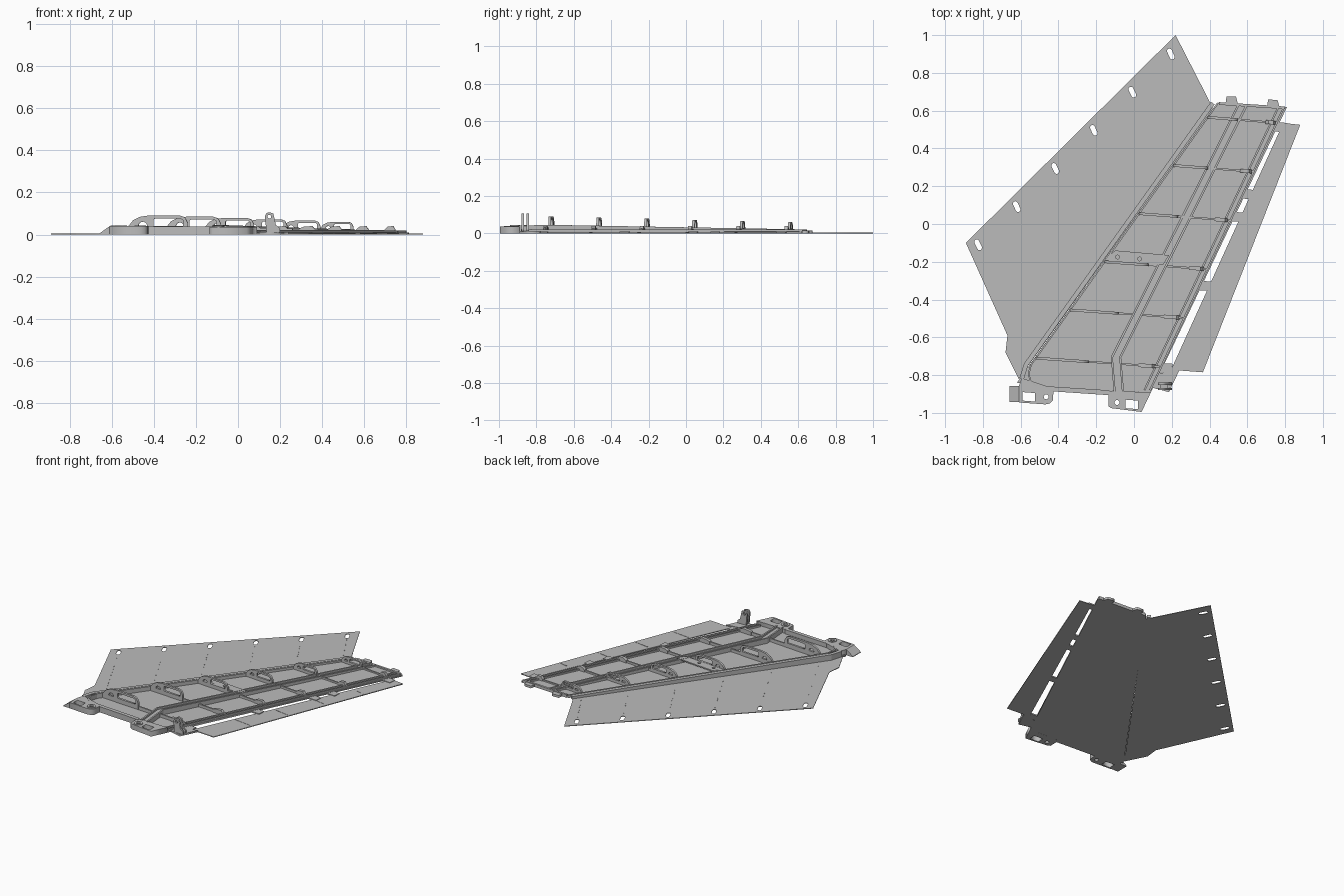
import bpy, bmesh, math
from mathutils import Vector, Matrix

cube = bpy.data.objects.get("Cube")
if cube:
    bpy.data.objects.remove(cube, do_unlink=True)

grey = bpy.data.materials.new("plain grey")
grey.use_nodes = True
grey.diffuse_color = (0.5, 0.5, 0.5, 1)
grey.node_tree.nodes["Principled BSDF"].inputs["Base Color"].default_value = (0.5, 0.5, 0.5, 1)


def add(name, mesh, matrix=None):
    ob = bpy.data.objects.new(name, mesh)
    if matrix:
        ob.matrix_world = matrix
    mesh.materials.clear()
    mesh.materials.append(grey)
    bpy.context.collection.objects.link(ob)
    return ob


def plate(name, outline, z0, z1, holes=(), matrix=None):
    """Flat plate with cut holes, from filled outlines."""
    cu = bpy.data.curves.new(name, 'CURVE')
    cu.dimensions = '2D'
    cu.fill_mode = 'BOTH'
    cu.extrude = (z1 - z0) / 2
    for loop in [outline, *holes]:
        sp = cu.splines.new('POLY')
        sp.points.add(len(loop) - 1)
        for p, co in zip(sp.points, loop):
            p.co = (co[0], co[1], 0, 1)
        sp.use_cyclic_u = True
    tmp = bpy.data.objects.new(name + "_profile", cu)
    bpy.context.collection.objects.link(tmp)
    deps = bpy.context.evaluated_depsgraph_get()
    mesh = bpy.data.meshes.new_from_object(tmp.evaluated_get(deps))
    bpy.data.objects.remove(tmp, do_unlink=True)
    mesh.transform(Matrix.Translation((0, 0, (z0 + z1) / 2)))
    return add(name, mesh, matrix)


def rail(name, paths, width, z0):
    """Bars of rectangular section along (x, y, top height) paths."""
    bm = bmesh.new()
    for path in paths:
        pts = [Vector(p) for p in path]
        rings = []
        for i, p in enumerate(pts):
            t = (pts[min(i + 1, len(pts) - 1)] - pts[max(i - 1, 0)]).xy.normalized()
            side = Vector((-t.y, t.x)) * width / 2
            a, b = p.xy + side, p.xy - side
            rings.append([bm.verts.new((q.x, q.y, z))
                          for q, z in ((a, z0), (b, z0), (b, p.z), (a, p.z))])
        for r, s in zip(rings, rings[1:]):
            for k in range(4):
                bm.faces.new((r[k], r[(k + 1) % 4], s[(k + 1) % 4], s[k]))
        bm.faces.new(rings[0])
        bm.faces.new(rings[-1])
    bmesh.ops.recalc_face_normals(bm, faces=bm.faces)
    mesh = bpy.data.meshes.new(name)
    bm.to_mesh(mesh)
    bm.free()
    return add(name, mesh)


def circle(x, y, r, n=20, start=0.0, sweep=2 * math.pi):
    return [(x + r * math.cos(start + sweep * k / n), y + r * math.sin(start + sweep * k / n))
            for k in range(n)]


def slot(x, y, angle, length, r):
    dx, dy = math.cos(angle) * length / 2, math.sin(angle) * length / 2
    return (circle(x + dx, y + dy, r, 6, angle - math.pi / 2, math.pi * 1.2)
            + circle(x - dx, y - dy, r, 6, angle + math.pi / 2, math.pi * 1.2))


def mix(a, b, t):
    return tuple(p + (q - p) * t for p, q in zip(a, b))


def shift(path, dx):
    return [(x + dx, y, z) for x, y, z in path]


# Wide thin skin with six slots along its outer edge
slots = [mix((0.195, 0.90), (-0.825, -0.11), i / 5) for i in range(6)]
plate("side_skin", [(0.22, 1.0), (0.42, 0.61), (-0.61, -0.82), (-0.68, -0.68),
                    (-0.67, -0.59), (-0.89, -0.10)], 0, 0.004,
      [slot(x, y, -1.13, 0.035, 0.013) for x, y in slots])

# Main panel floor and rear lugs
plate("panel_floor", [(0.42, 0.61), (0.45, 0.645), (0.81, 0.62), (0.09, -0.89),
                      (-0.43, -0.875), (-0.62, -0.84)], 0, 0.01)
plate("rear_lug_right", [(0.485, 0.64), (0.49, 0.675), (0.54, 0.675), (0.55, 0.635)], 0, 0.016)
plate("rear_lug_left", [(0.705, 0.625), (0.71, 0.66), (0.76, 0.655), (0.77, 0.62)], 0, 0.016)

# Rails around and along the panel
edge = [(0.444, 0.64, 0.02), (-0.545, -0.745, 0.042), (-0.557, -0.79, 0.042),
        (-0.55, -0.83, 0.042), (-0.515, -0.86, 0.04), (-0.13, -0.885, 0.038)]
rail("outer_spar_lip", [edge], 0.009, 0)
rail("outer_spar", [shift(edge[:2], -0.027) + [(-0.595, -0.82, 0.042)]], 0.024, 0)
rail("front_wall", [[(-0.55, -0.868, 0.04), (-0.12, -0.897, 0.038)]], 0.02, 0)
mid = [(0.575, 0.63, 0.021), (-0.095, -0.705, 0.045), (-0.08, -0.895, 0.042)]
rail("middle_spar_walls", [shift(mid, -0.022), shift(mid, 0.022)], 0.011, 0)
rail("middle_spar_web", [[(x, y, z - 0.012) for x, y, z in mid]], 0.04, 0)
side = [(0.795, 0.62, 0.02), (0.085, -0.88, 0.022)]
rail("inner_spar", [side, shift(side, -0.03)], 0.01, 0)
rail("rear_wall", [[(0.45, 0.638, 0.02), (0.8, 0.615, 0.02)]], 0.014, 0)

# Ribs: low web, raised arch with openings, end clip and skin seam
webs, clips, seams, flap_ribs = [], [], [], []
for i in range(6):
    t = i / 5
    a = Vector(mix((0.39, 0.565), (-0.52, -0.71), t))
    b = Vector(mix((0.76, 0.535), (0.135, -0.755), t))
    d = b - a
    low = 0.022 + 0.012 * t
    webs.append([(*a, low), (*b, low - 0.004)])
    clips.append([(*(a + d * 0.83), low), (*(a + d * 0.87), 0.038),
                  (*(a + d * 0.94), 0.04), (*(a + d * 0.97), 0.022)])
    w, h = d.length * 0.43, 0.06 + 0.031 * t
    arch = [(0, 0.008), (0, h * 0.45), (w * 0.08, h * 0.75), (w * 0.2, h * 0.93), (w * 0.36, h),
            (w * 0.86, h), (w * 0.95, h * 0.9), (w, h * 0.6), (w, 0.008)]
    window = [(w * 0.42, h * 0.45), (w * 0.92, h * 0.45), (w * 0.92, h * 0.75),
              (w * 0.87, h * 0.84), (w * 0.45, h * 0.84), (w * 0.42, h * 0.78)]
    eye = circle(w * 0.24, h * 0.45, h * 0.22, 12, 0, math.pi * 12 / 11)
    frame = Matrix.Translation((*a, 0)) @ Matrix.Rotation(math.atan2(d.y, d.x), 4, 'Z') \
        @ Matrix.Rotation(math.pi / 2, 4, 'X')
    plate(f"rib_arch_{i + 1}", arch, -0.007, 0.007, [window, eye], frame)
    for k in range(2, 15):
        p, q = mix(a, slots[i], k / 16), mix(a, slots[i], (k + 0.45) / 16)
        seams.append([(*p, 0.005), (*q, 0.005)])
    if 0 < i < 5:
        out = mix((0.88, 0.525), (0.365, -0.785), t)
        flap_ribs.append([(*(b + Vector((0.075, -0.005))), 0.007),
                          (out[0] - 0.01, b.y - 0.02, 0.006)])
rail("rib_webs", webs, 0.01, 0)
rail("rib_clips", clips, 0.02, 0)
rail("skin_seams", seams, 0.004, 0.003)

# Cross plate between outer and middle spars
plate("cross_plate", [(-0.17, -0.205), (-0.10, -0.14), (0.185, -0.165), (0.155, -0.215)],
      0.026, 0.034, [circle(-0.087, -0.175, 0.01), circle(0.03, -0.185, 0.01)])

# Front mounting tabs with square cutouts and round bosses
plate("front_tab_right", [(-0.61, -0.86), (-0.595, -0.815), (-0.425, -0.87), (-0.43, -0.935),
                          (-0.445, -0.95), (-0.47, -0.955), (-0.61, -0.945)], 0, 0.04,
      [[(-0.59, -0.89), (-0.525, -0.895), (-0.525, -0.94), (-0.59, -0.935)],
       circle(-0.465, -0.915, 0.013)])
rail("tab_wedge", [[(-0.66, -0.9, 0.004), (-0.61, -0.9, 0.04)]], 0.085, 0)
plate("front_tab_left", [(-0.135, -0.885), (-0.135, -0.965), (-0.12, -0.975), (0.04, -0.995),
                         (0.09, -0.89)], 0, 0.036,
      [[(-0.045, -0.93), (0.02, -0.935), (0.02, -0.98), (-0.045, -0.975)],
       circle(-0.09, -0.945, 0.013)])
for name, x, y, z in (("boss_right", -0.465, -0.915, 0.038), ("boss_left", -0.09, -0.945, 0.034)):
    plate(name, circle(x, y, 0.027), z, z + 0.006, [circle(x, y, 0.013)])

# Clevis bracket on its foot
plate("bracket_foot", [(0.09, -0.865), (0.135, -0.79), (0.24, -0.775), (0.185, -0.89)], 0, 0.012)
lug = [(0.135, 0.01), (0.128, 0.088), (0.135, 0.102), (0.15, 0.106), (0.168, 0.1),
       (0.18, 0.045), (0.2, 0.03), (0.2, 0.01)]
for k, y in enumerate((-0.873, -0.846)):
    plate(f"bracket_lug_{k + 1}", lug, -0.006, 0.006, [circle(0.149, 0.085, 0.009)],
          Matrix.Translation((0, y, 0)) @ Matrix.Rotation(math.pi / 2, 4, 'X'))
rail("bracket_block", [[(0.138, -0.86, 0.045), (0.178, -0.86, 0.04)]], 0.03, 0.008)

# Slim flap joined to the panel by small bridges
plate("side_flap", [(0.79, 0.535), (0.88, 0.525), (0.365, -0.785), (0.235, -0.775), (0.19, -0.785)],
      0, 0.005)
rail("flap_ribs", flap_ribs, 0.005, 0.003)
bridges = []
for y in (0.515, 0.16, 0.04, -0.325, -0.76):
    x = 0.81 + (y - 0.62) * 0.477
    bridges.append([(x - 0.02, y, 0.009), (x + 0.05, y - 0.005, 0.009)])
rail("flap_bridges", bridges, 0.05, 0)
